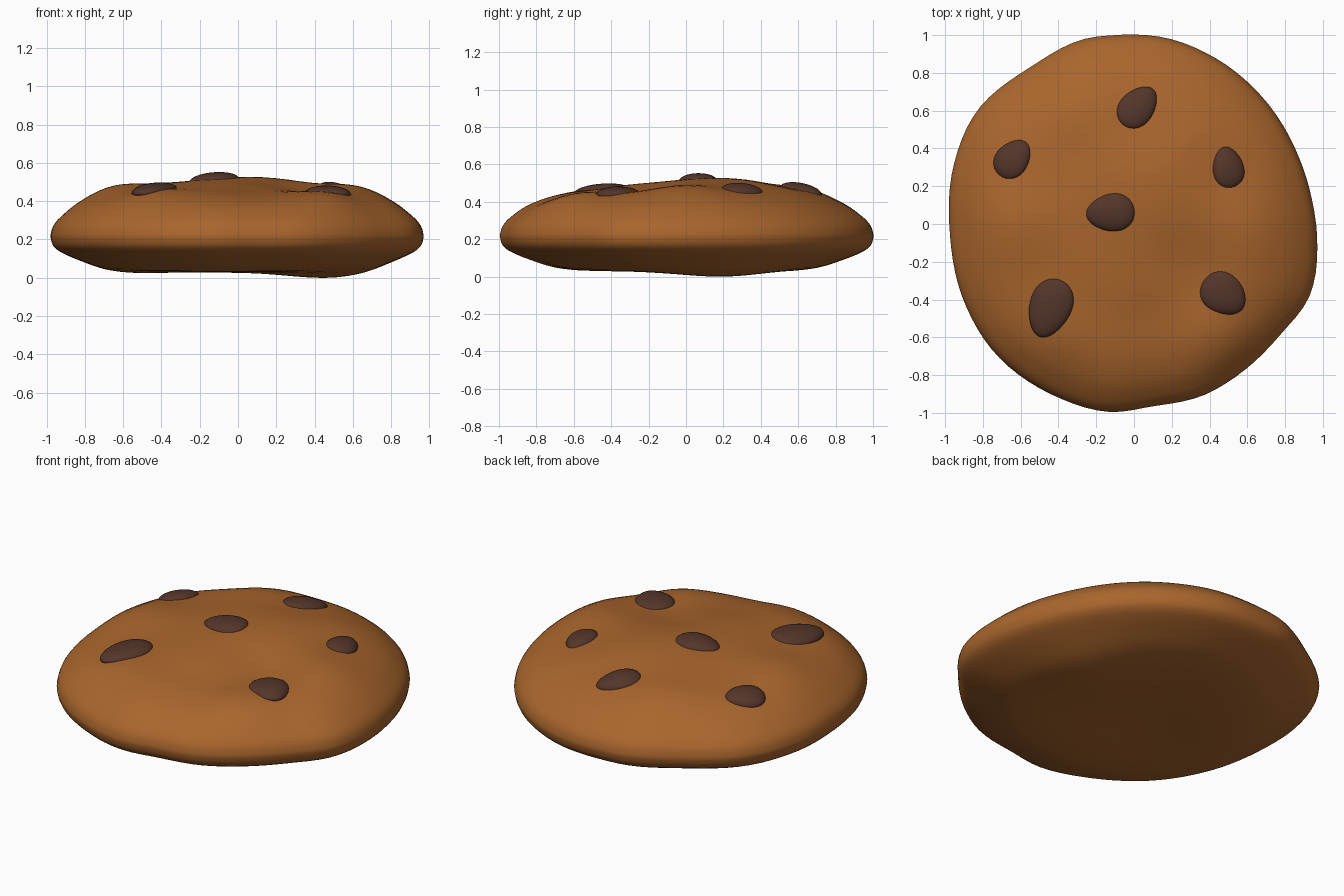
import bpy, bmesh, math
from mathutils import Vector, Matrix

if "Cube" in bpy.data.objects:
    bpy.data.objects.remove(bpy.data.objects["Cube"])

def material(name, rgb):
    m = bpy.data.materials.new(name)
    m.diffuse_color = (*rgb, 1)
    m.use_nodes = True
    m.node_tree.nodes["Principled BSDF"].inputs["Base Color"].default_value = m.diffuse_color
    return m

dough = material("dough", (0.40, 0.132, 0.026))
chocolate = material("chocolate", (0.088, 0.036, 0.023))

# Wobbly outline seen from above, in polar form
OUTLINE = sorted((math.atan2(y, x), math.hypot(x, y)) for x, y in [
    (-.1, 1), (.17, .985), (.42, .885), (.69, .66), (.86, .385), (.94, .14), (.97, -.08),
    (.93, -.38), (.78, -.58), (.59, -.77), (.36, -.91), (.1, -.965), (-.13, -.995), (-.41, -.915),
    (-.735, -.685), (-.9, -.41), (-.975, -.05), (-.955, .31), (-.83, .6), (-.55, .83), (-.28, .975)])

def curve(pts, t):
    """Smooth interpolation through (position, value) pairs."""
    i = next((k for k in range(1, len(pts) - 2) if t <= pts[k + 1][0]), len(pts) - 3)
    (a0, p0), (a1, p1), (a2, p2), (a3, p3) = pts[i - 1:i + 3]
    h = a2 - a1
    u = (t - a1) / h
    m1, m2 = (p2 - p0) / (a2 - a0) * h, (p3 - p1) / (a3 - a1) * h
    return (p1 * (2*u**3 - 3*u*u + 1) + m1 * (u**3 - 2*u*u + u)
            + p2 * (3*u*u - 2*u**3) + m2 * (u**3 - u*u))

TAU = math.tau
RING = ([(a - TAU, r) for a, r in OUTLINE[-3:]] + OUTLINE
        + [(a + TAU, r) for a, r in OUTLINE[:3]])

def rim(angle):
    return curve(RING, math.remainder(angle, TAU))

# Cross-section heights from centre to rim, then local bumps (x, y, size, height)
MID = 0.225
TOP = [(-.3, .505), (0, .51), (.3, .5), (.5, .475), (.7, .445), (.85, .39), (.95, .32),
       (.985, .279), (.996, .25), (1, MID), (1.004, .2)]
BOTTOM = [(-.3, .035), (0, .035), (.5, .036), (.7, .055), (.85, .102), (.95, .145),
          (.985, .175), (.996, .2), (1, MID), (1.004, .25)]
TOP_BUMPS = [(-.64, .0, .16, .038), (.08, .2, .24, .03), (.32, -.2, .16, -.03),
             (.6, -.02, .16, .035), (-.28, .62, .17, .03), (.48, -.64, .14, .03),
             (.15, -.62, .18, -.012), (-.45, -.62, .15, .02), (.3, .45, .12, .015)]
BOTTOM_BUMPS = [(.5, .2, .22, -.03), (-.2, -.1, .25, .012), (-.55, .1, .2, -.008)]

def height(x, y, profile, bumps):
    t = min(math.hypot(x, y) / rim(math.atan2(y, x)), 1)
    fade = 1 - t**8
    return curve(profile, t) + fade * sum(
        h * math.exp(-((x - bx)**2 + (y - by)**2) / (2 * s * s)) for bx, by, s, h in bumps)

def finish(bm, name, mat):
    bmesh.ops.recalc_face_normals(bm, faces=bm.faces)
    for f in bm.faces:
        f.smooth = True
    me = bpy.data.meshes.new(name)
    bm.to_mesh(me)
    bm.free()
    me.materials.append(mat)
    ob = bpy.data.objects.new(name, me)
    bpy.context.collection.objects.link(ob)
    return ob

# Cookie body: concentric rings over the top, round the rim and under the base
N, STEPS = 96, 28
steps = [math.sin(k / STEPS * math.pi / 2) for k in range(1, STEPS + 1)]
bm = bmesh.new()
rings = []
for ts, prof, bumps in ((steps, TOP, TOP_BUMPS), (steps[-2::-1], BOTTOM, BOTTOM_BUMPS)):
    for t in ts:
        ring = []
        for k in range(N):
            a = TAU * k / N
            x, y = t * rim(a) * math.cos(a), t * rim(a) * math.sin(a)
            ring.append(bm.verts.new((x, y, height(x, y, prof, bumps))))
        rings.append(ring)
for r, s in zip(rings, rings[1:]):
    for k in range(N):
        bm.faces.new((r[k], r[(k + 1) % N], s[(k + 1) % N], s[k]))
for ring, prof, bumps in ((rings[0], TOP, TOP_BUMPS), (rings[-1], BOTTOM, BOTTOM_BUMPS)):
    c = bm.verts.new((0, 0, height(0, 0, prof, bumps)))
    for k in range(N):
        bm.faces.new((ring[k], ring[(k + 1) % N], c))
drop = min(v.co.z for v in bm.verts)
bmesh.ops.translate(bm, verts=bm.verts, vec=(0, 0, -drop))
finish(bm, "cookie_body", dough)

# Chocolate chips: egg-shaped drops half sunk into the top, tilted to its slope
CHIPS = [(.02, .62, .127, .092, 50), (-.64, .345, .114, .09, 50), (.497, .3, .112, .084, 100),
         (-.125, .06, .13, .1, 185), (-.445, -.445, .162, .112, 250), (.475, -.37, .128, .11, -40)]
for n, (x, y, a, b, deg) in enumerate(CHIPS, 1):
    top = lambda u, v: height(u, v, TOP, TOP_BUMPS)
    e = .06
    normal = Vector((top(x - e, y) - top(x + e, y), top(x, y - e) - top(x, y + e), 2 * e))
    bm = bmesh.new()
    bmesh.ops.create_uvsphere(bm, u_segments=32, v_segments=16, radius=1)
    for v in bm.verts:
        v.co.y *= 1 - .18 * v.co.x
        v.co = Vector((v.co.x * a, v.co.y * b, v.co.z * .042))
    tilt = Vector((0, 0, 1)).rotation_difference(normal).to_matrix().to_4x4()
    bm.transform(Matrix.Translation((x, y, top(x, y) - drop - .008)) @ tilt
                 @ Matrix.Rotation(math.radians(deg), 4, 'Z'))
    finish(bm, f"chocolate_chip_{n}", chocolate)
